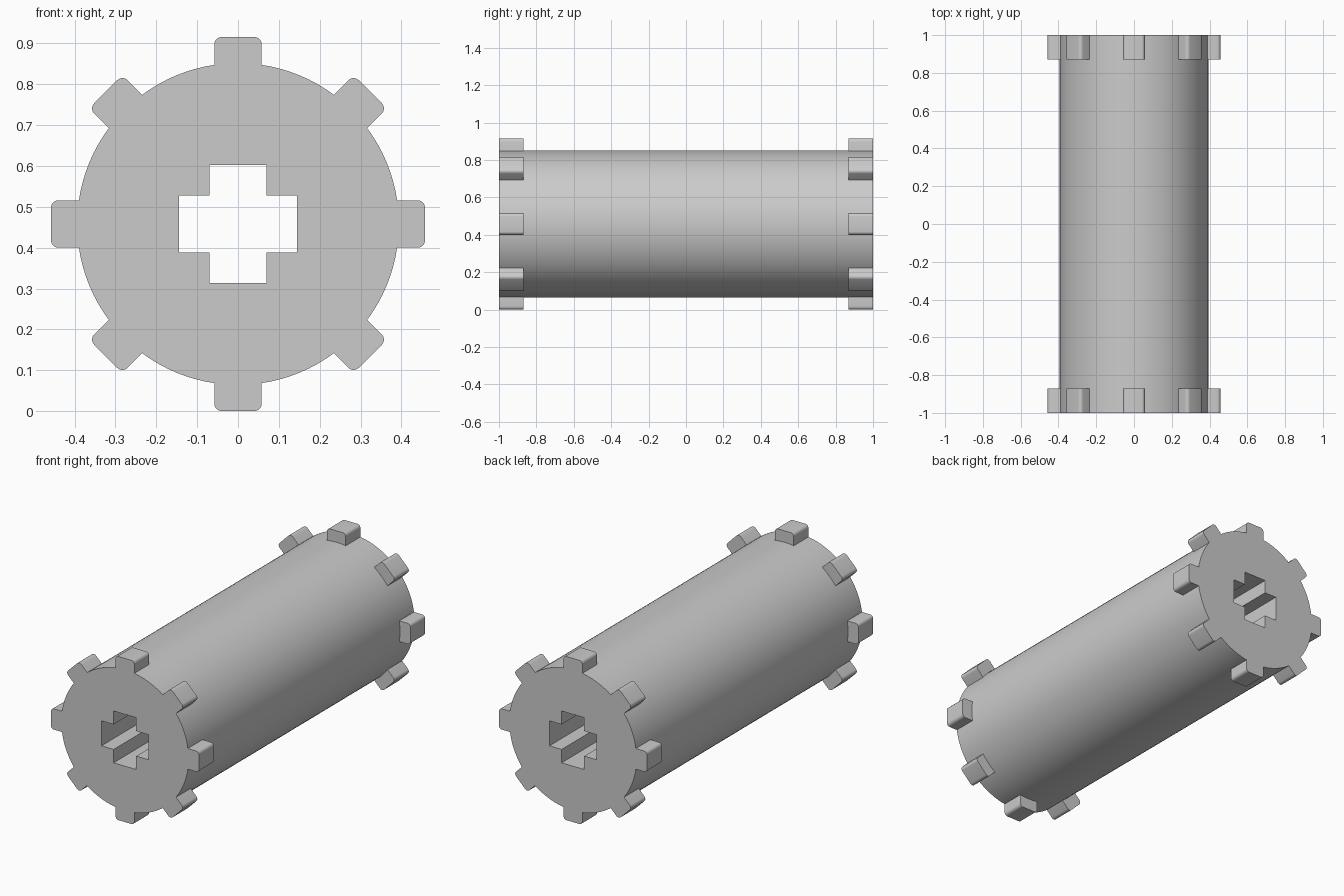
import bpy
import bmesh
import math
from mathutils import Matrix, Vector

if "Cube" in bpy.data.objects:
    bpy.data.objects.remove(bpy.data.objects["Cube"], do_unlink=True)

CENTRE = 0.458      # height of the axis
BODY_R = 0.394
TOOTH_R = 0.458
HALF_LEN = 1.0

grey = bpy.data.materials.new("plain_grey")
grey.use_nodes = True
colour = (0.6, 0.6, 0.6, 1)
grey.diffuse_color = colour
grey.node_tree.nodes["Principled BSDF"].inputs["Base Color"].default_value = colour


def extrude_outline(name, loops, y0, y1):
    """Fill outlines in the xz plane (later loops are holes) and extrude along y."""
    bm = bmesh.new()
    edges = []
    for pts in loops:
        verts = [bm.verts.new((x, y0, z)) for x, z in pts]
        edges += [bm.edges.new((v, verts[i - 1])) for i, v in enumerate(verts)]
    bmesh.ops.triangle_fill(bm, edges=edges, use_beauty=True)
    out = bmesh.ops.extrude_face_region(bm, geom=bm.faces[:], use_keep_orig=True)
    moved = [g for g in out["geom"] if isinstance(g, bmesh.types.BMVert)]
    bmesh.ops.translate(bm, verts=moved, vec=(0, y1 - y0, 0))
    bmesh.ops.recalc_face_normals(bm, faces=bm.faces[:])
    mesh = bpy.data.meshes.new(name)
    bm.to_mesh(mesh)
    bm.free()
    mesh.materials.append(grey)
    obj = bpy.data.objects.new(name, mesh)
    bpy.context.collection.objects.link(obj)
    bpy.ops.object.select_all(action="DESELECT")
    obj.select_set(True)
    bpy.context.view_layer.objects.active = obj
    bpy.ops.object.shade_smooth_by_angle(angle=math.radians(35))
    return obj


# Round body with a cross-shaped hole running through it
def on_circle(i, n):
    a = 2 * math.pi * i / n
    return BODY_R * math.cos(a), BODY_R * math.sin(a)


arm, tip = 0.07, 0.145
quarter = [Vector((tip, -arm)), Vector((tip, arm)), Vector((arm, arm))]
cross = [Matrix.Rotation(k * math.pi / 2, 2) @ p for k in range(4) for p in quarter]
body = extrude_outline("body", [[on_circle(i, 96) for i in range(96)], cross],
                       -HALF_LEN, HALF_LEN)
body.location.z = CENTRE

# Tooth outline: root just inside the body, rounded outer corners
half, root, r = 0.058, 0.385, 0.018
corner = [(half - r + r * math.cos(a), TOOTH_R - r + r * math.sin(a))
          for a in (math.pi / 2 * i / 5 for i in range(6))]
tooth = [(half, root)] + corner + [(-x, z) for x, z in reversed(corner)] + [(-half, root)]

# Eight teeth around each end
for end, y0, y1 in (("front", -HALF_LEN, -0.87), ("back", 0.87, HALF_LEN)):
    for k in range(8):
        obj = extrude_outline(f"{end}_tooth_{k + 1}", [tooth], y0, y1)
        obj.rotation_euler.y = k * math.pi / 4
        obj.location.z = CENTRE
